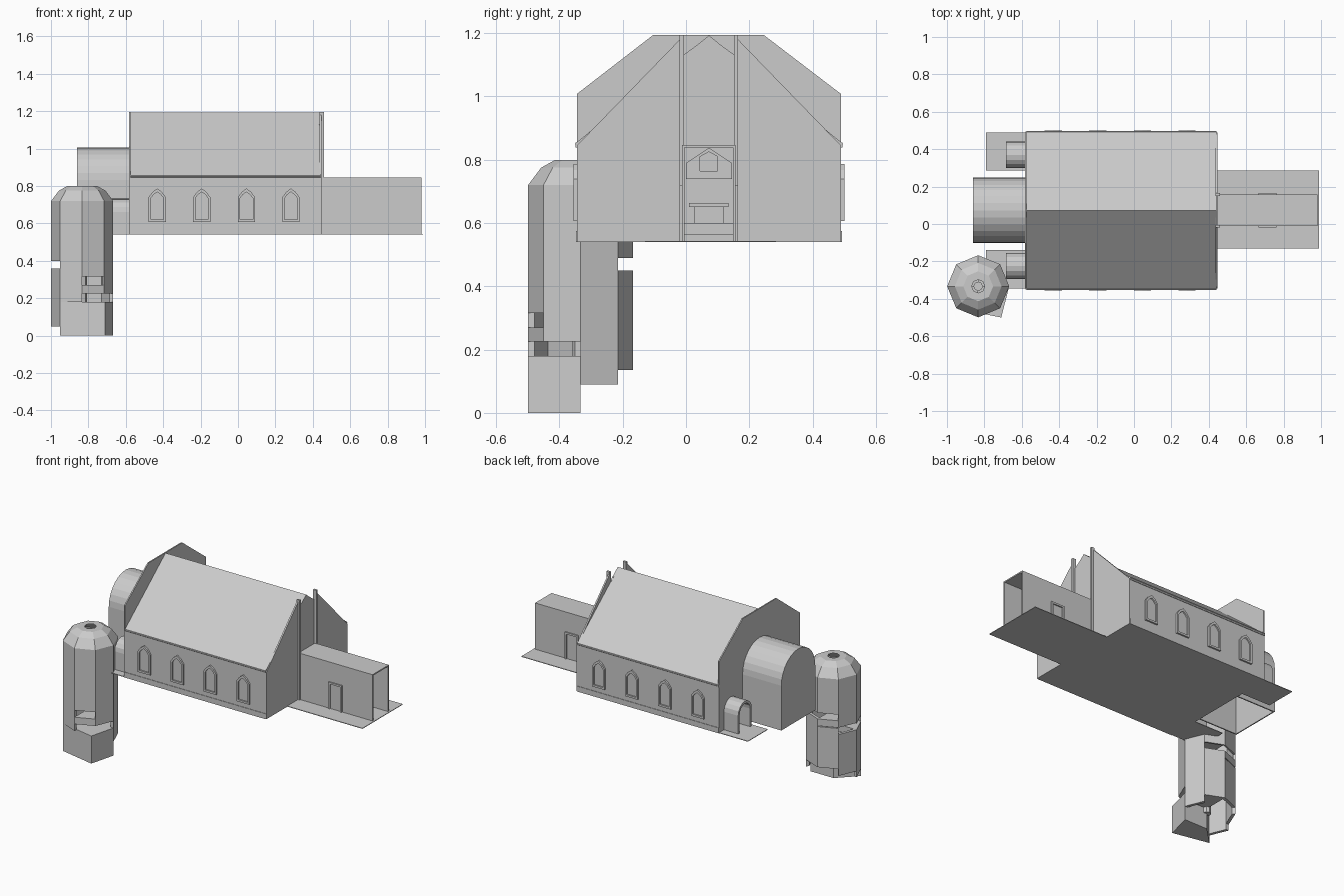
import bpy, bmesh, math

if "Cube" in bpy.data.objects:
    bpy.data.objects.remove(bpy.data.objects["Cube"])

STONE = bpy.data.materials.new("pale_grey_stone")
STONE.diffuse_color = (0.6, 0.6, 0.6, 1)
STONE.use_nodes = True
STONE.node_tree.nodes["Principled BSDF"].inputs["Base Color"].default_value = STONE.diffuse_color

CY = 0.0725          # centre line of the nave
Z0 = 0.54            # floor level of the building
AX = {'x': lambda u, v, w: (w, u, v),    # profile in y,z
      'y': lambda u, v, w: (u, w, v),    # profile in x,z
      'z': lambda u, v, w: (u, v, w)}    # profile in x,y


def prisms(name, items):
    """items: list of (profile, axis, start, end), extruded and joined in one object"""
    bm = bmesh.new()
    for pts, axis, a, b in items:
        lo = [bm.verts.new(AX[axis](u, v, a)) for u, v in pts]
        hi = [bm.verts.new(AX[axis](u, v, b)) for u, v in pts]
        bm.faces.new(lo)
        bm.faces.new(hi)
        n = len(pts)
        for i in range(n):
            j = (i + 1) % n
            bm.faces.new((lo[i], lo[j], hi[j], hi[i]))
    bmesh.ops.recalc_face_normals(bm, faces=bm.faces)
    me = bpy.data.meshes.new(name)
    bm.to_mesh(me)
    bm.free()
    me.materials.append(STONE)
    ob = bpy.data.objects.new(name, me)
    bpy.context.collection.objects.link(ob)
    return ob


def rect(u0, u1, v0, v1):
    return [(u0, v0), (u1, v0), (u1, v1), (u0, v1)]


def box(x0, x1, y0, y1, z0, z1):
    return (rect(x0, x1, y0, y1), 'z', z0, z1)


def band(outer, inner, axis, a, b, closed=True):
    """frame pieces between two matching outlines"""
    n = len(outer)
    return [([outer[i], outer[(i + 1) % n], inner[(i + 1) % n], inner[i]], axis, a, b)
            for i in range(n if closed else n - 1)]


def arch(c, r, base, spring, n):
    """open outline: jamb, half circle, jamb"""
    return [(c + r, base)] + [(c + r * math.cos(math.pi * i / n), spring + r * math.sin(math.pi * i / n))
                              for i in range(n + 1)] + [(c - r, base)]


def lancet(c, w, z0, spring, top):
    return [(c - w, z0), (c + w, z0), (c + w, spring), (c + w * 0.55, spring + (top - spring) * 0.6),
            (c, top), (c - w * 0.55, spring + (top - spring) * 0.6), (c - w, spring)]


def flip(y):
    return 2 * CY - y


# ground plates
prisms("ground_plate", [box(-0.58, 0.44, -0.345, 0.49, Z0, Z0 + 0.004),
                        box(0.44, 0.99, -0.13, 0.285, Z0, Z0 + 0.004),
                        box(-0.79, -0.58, 0.285, 0.49, Z0, Z0 + 0.004),
                        box(-0.79, -0.58, -0.345, -0.14, Z0, Z0 + 0.004)])

# nave side walls, with low plinth and eave strips
walls = []
for side in (lambda y: y, flip):
    walls += [box(-0.58, 0.44, side(-0.345), side(-0.335), Z0, 0.855),
              box(-0.58, 0.442, side(-0.349), side(-0.345), 0.838, 0.855),
              box(-0.58, 0.442, side(-0.348), side(-0.345), Z0, 0.575)]
prisms("nave_walls", walls)

# roof slopes
prisms("roof", [([(s(-0.352), 0.85), (CY, 1.193), (CY, 1.18), (s(-0.345), 0.842)], 'x', -0.575, 0.442)
                for s in (lambda y: y, flip)])

# west wall with clipped gable
prisms("west_wall", [([(-0.345, Z0), (0.49, Z0), (0.49, 1.008), (0.245, 1.195), (-0.103, 1.195),
                       (-0.345, 1.008)], 'x', -0.582, -0.574)])

# east gable halves, centre infill and two tall pilasters
gable = []
for s in (lambda y: y, flip):
    gable.append(([(s(-0.345), Z0), (s(-0.01), Z0), (s(-0.01), 1.19), (s(-0.345), 0.845)], 'x', 0.437, 0.447))
gable.append(([(-0.01, 0.84), (flip(-0.01), 0.84), (flip(-0.01), 1.13), (CY, 1.19), (-0.01, 1.13)],
              'x', 0.434, 0.442))
prisms("east_gable", gable)
prisms("pilasters", [box(0.437, 0.46, s(-0.02), s(-0.006), Z0, 1.195) for s in (lambda y: y, flip)])

# pointed nave windows on both sides
frames, panes = [], []
for cx in (-0.432, -0.194, 0.045, 0.283):
    outer = lancet(cx, 0.046, 0.607, 0.74, 0.787)
    inner = lancet(cx, 0.034, 0.62, 0.735, 0.768)
    for s in (lambda y: y, flip):
        frames += band(outer, inner, 'y', s(-0.345), s(-0.356))
        panes.append((inner, 'y', s(-0.345), s(-0.347)))
prisms("window_frames", frames)
prisms("window_panes", panes)

# east annex: open-ended passage with a flat roof and side doors
annex = [box(0.447, 0.98, -0.01, 0.155, 0.838, 0.846)]
door_frames = []
for s in (lambda y: y, flip):
    annex.append(box(0.447, 0.98, s(-0.012), s(-0.004), Z0, 0.846))
    door_frames += [box(x0, x1, s(-0.012), s(-0.02), z0, z1) for x0, x1, z0, z1 in
                    ((0.665, 0.677, Z0, 0.718), (0.75, 0.762, Z0, 0.718), (0.677, 0.75, 0.706, 0.718))]
prisms("annex", annex)
prisms("annex_door_frames", door_frames)

# altar seen through the open passage
prisms("altar", [box(-0.57, -0.3, -0.005, 0.15, Z0, 0.565),
                 box(-0.57, -0.38, -0.005, 0.15, 0.565, 0.6),
                 box(-0.54, -0.44, 0.025, 0.12, 0.6, 0.65),
                 box(-0.55, -0.43, 0.01, 0.135, 0.65, 0.663)])
gab_out = [(0.0, 0.74), (0.145, 0.74), (0.145, 0.79), (CY, 0.838), (0.0, 0.79)]
gab_in = [(0.045, 0.765), (0.1, 0.765), (0.1, 0.81), (CY, 0.825), (0.045, 0.81)]
prisms("altar_screen", band(gab_out, gab_in, 'x', -0.57, -0.5))

# barrel-vaulted apse, open underneath
vault_out, vault_in = arch(CY, 0.175, Z0, 0.832, 14), arch(CY, 0.167, Z0, 0.832, 14)
prisms("apse_vault", band(vault_out, vault_in, 'x', -0.86, -0.58, closed=False))
prisms("apse_end_wall", [(vault_out, 'x', -0.862, -0.855)])

# arched porches either side of the apse
porch, doors = [], []
for c in (0.37, flip(0.37)):
    o, i = arch(c, 0.07, Z0, 0.662, 8), arch(c, 0.054, Z0, 0.662, 8)
    porch += band(o, i, 'x', -0.685, -0.58, closed=False)
    doors.append((i, 'x', -0.6, -0.582))
prisms("porches", porch)
prisms("porch_doors", doors)

# octagonal stair tower: walls with stepped lower edges
TX, TY, R = -0.833, -0.333, 0.166


def ring(k, r):
    a = math.radians(45 * k)
    return (TX + r * math.cos(a), TY + r * math.sin(a))


def sector(k, r0, r1):
    return [ring(k, r0), ring(k, r1), ring(k + 1, r1), ring(k + 1, r0)]


upper_base = [0.225, 0.49, 0.49, 0.45, 0.40, 0.36, 0.315, 0.27]
prisms("tower_upper_walls", [(sector(k, R - 0.012, R), 'z', upper_base[k], 0.72) for k in range(8)])

lower = {0: (0.09, 0.225), 1: (0.18, 0.45), 2: (0.135, 0.40), 3: (0.09, 0.36), 4: (0.05, 0.315)}
prisms("tower_lower_walls", [(sector(k, R - 0.02, R), 'z', a, b) for k, (a, b) in lower.items()])

# kinked foot of the tower
foot = [ring(5, R), (-0.71, -0.5), ring(0, R), (TX, TY)]
prisms("tower_foot", [(foot, 'z', 0, 0.18),
                      ([ring(5, R), ring(6, R), ring(6, R - 0.02), ring(5, R - 0.02)], 'z', 0.18, 0.315)])

# winding treads, each spanning two sides, rising clockwise
treads = []
for n in range(7):
    for k in (1 - 2 * n, -2 * n):
        treads.append((sector(k, 0.02, R if n < 4 else R - 0.013), 'z', 0.135 + 0.09 * n, 0.18 + 0.09 * n))
prisms("tower_treads", treads)
prisms("tower_newel", [([ring(k, 0.025) for k in range(8)], 'z', 0.1, 0.77)])

# faceted dome with a small eye at the top
profile = [(R, 0.72), (0.125, 0.775), (0.08, 0.8), (0.035, 0.8)]
bm = bmesh.new()
rows = [[bm.verts.new((*ring(k, r), z)) for k in range(8)] for r, z in profile]
for a, b in zip(rows, rows[1:]):
    for k in range(8):
        j = (k + 1) % 8
        bm.faces.new((a[k], a[j], b[j], b[k]))
me = bpy.data.meshes.new("tower_dome")
bm.to_mesh(me)
bm.free()
me.materials.append(STONE)
dome = bpy.data.objects.new("tower_dome", me)
bpy.context.collection.objects.link(dome)
